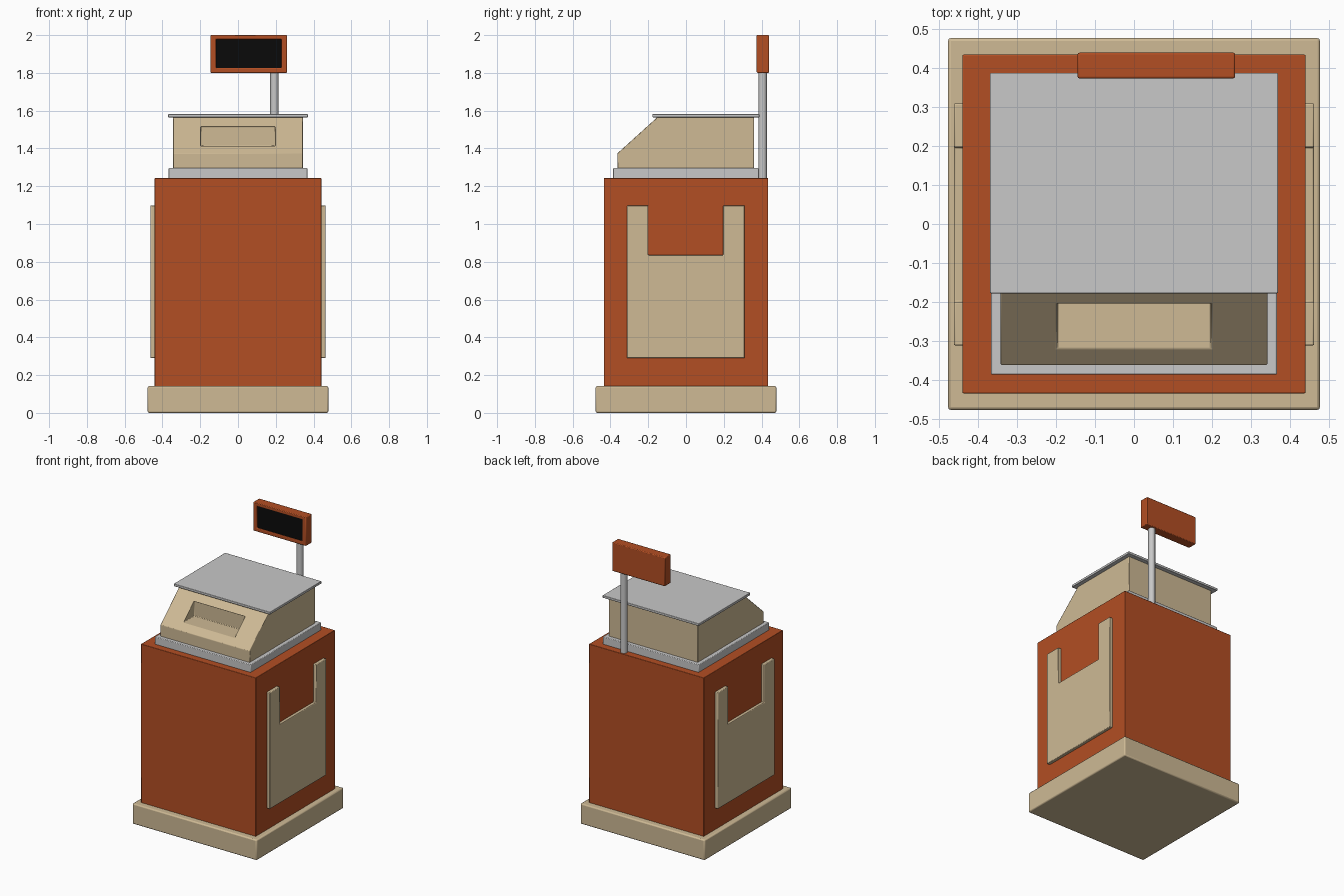
import bpy
import bmesh

default = bpy.data.objects.get("Cube")
if default:
    bpy.data.objects.remove(default, do_unlink=True)


def material(name, rgb):
    m = bpy.data.materials.new(name)
    m.use_nodes = True
    m.diffuse_color = (*rgb, 1)
    bsdf = next(n for n in m.node_tree.nodes if n.type == 'BSDF_PRINCIPLED')
    bsdf.inputs["Base Color"].default_value = (*rgb, 1)
    return m


orange = material("burnt orange", (0.45, 0.077, 0.017))
tan = material("warm tan", (0.62, 0.49, 0.30))
grey = material("light grey", (0.58, 0.58, 0.58))
black = material("screen black", (0.003, 0.003, 0.003))


def finish(name, bm, mat, bevel=0.0):
    """Turn a bmesh into a shaded object with an optional rounded edge."""
    bmesh.ops.recalc_face_normals(bm, faces=bm.faces)
    mesh = bpy.data.meshes.new(name)
    bm.to_mesh(mesh)
    bm.free()
    ob = bpy.data.objects.new(name, mesh)
    bpy.context.collection.objects.link(ob)
    mesh.materials.append(mat)
    if bevel:
        mod = ob.modifiers.new("soft edges", 'BEVEL')
        mod.width = bevel
        mod.segments = 2
        mod.limit_method = 'ANGLE'
    return ob


def prism(name, outline, x0, x1, mat, bevel=0.0):
    """Extrude a (y, z) outline from x0 to x1."""
    bm = bmesh.new()
    face = bm.faces.new([bm.verts.new((x0, y, z)) for y, z in outline])
    out = bmesh.ops.extrude_face_region(bm, geom=[face])
    verts = [v for v in out["geom"] if isinstance(v, bmesh.types.BMVert)]
    bmesh.ops.translate(bm, verts=verts, vec=(x1 - x0, 0, 0))
    return finish(name, bm, mat, bevel)


def box(name, x, y, z, mat, bevel=0.0):
    outline = [(y[0], z[0]), (y[1], z[0]), (y[1], z[1]), (y[0], z[1])]
    return prism(name, outline, x[0], x[1], mat, bevel)


def cut(ob, cutter):
    """Subtract the cutter before any bevel, then discard it."""
    mod = ob.modifiers.new("cut", 'BOOLEAN')
    mod.operation = 'DIFFERENCE'
    mod.solver = 'EXACT'
    mod.object = cutter
    bpy.context.view_layer.objects.active = ob
    bpy.ops.object.modifier_move_to_index(modifier="cut", index=0)
    bpy.ops.object.modifier_apply(modifier="cut")
    bpy.data.objects.remove(cutter, do_unlink=True)


# Plinth and cabinet
parts = [
    box("plinth", (-0.478, 0.478), (-0.478, 0.478), (0, 0.142), tan, 0.008),
    box("cabinet", (-0.441, 0.441), (-0.435, 0.435), (0.135, 1.243), orange, 0.003),
]

# Notched panel on each side
panel = [(-0.312, 0.29), (0.31, 0.29), (0.31, 1.098), (0.197, 1.098),
         (0.197, 0.835), (-0.2, 0.835), (-0.2, 1.098), (-0.312, 1.098)]
for side, name in ((1, "left_panel"), (-1, "right_panel")):
    parts.append(prism(name, panel, side * 0.435, side * 0.463, tan, 0.004))

# Scale: tray, wedge-fronted body with a pocket, weighing plate
parts.append(box("scale_tray", (-0.368, 0.368), (-0.387, 0.387), (1.24, 1.296), grey, 0.004))
wedge = [(-0.362, 1.29), (0.36, 1.29), (0.36, 1.567), (-0.15, 1.567), (-0.362, 1.375)]
body = prism("scale_body", wedge, -0.343, 0.343, tan, 0.004)
cut(body, box("pocket_cutter", (-0.197, 0.197), (-0.5, -0.197), (1.412, 1.516), tan))
parts.append(body)
parts.append(box("weighing_plate", (-0.37, 0.37), (-0.178, 0.388), (1.565, 1.582), grey, 0.003))

# Display post
bm = bmesh.new()
bmesh.ops.create_cone(bm, cap_ends=True, segments=20, radius1=0.0225,
                      radius2=0.0225, depth=0.6)
bmesh.ops.translate(bm, verts=bm.verts, vec=(0.193, 0.406, 1.53))
parts.append(finish("display_post", bm, grey))

# Display housing with a sunken screen
housing = box("display_housing", (-0.145, 0.26), (0.374, 0.44), (1.8, 2.0), orange, 0.005)
cut(housing, box("screen_cutter", (-0.117, 0.231), (0.3, 0.386), (1.826, 1.978), orange))
parts.append(housing)
parts.append(box("screen", (-0.117, 0.231), (0.381, 0.388), (1.826, 1.978), black))

# Smooth shading with crisp edges
bpy.ops.object.select_all(action='DESELECT')
for ob in parts:
    ob.select_set(True)
bpy.context.view_layer.objects.active = parts[0]
bpy.ops.object.shade_smooth_by_angle(angle=0.6)
